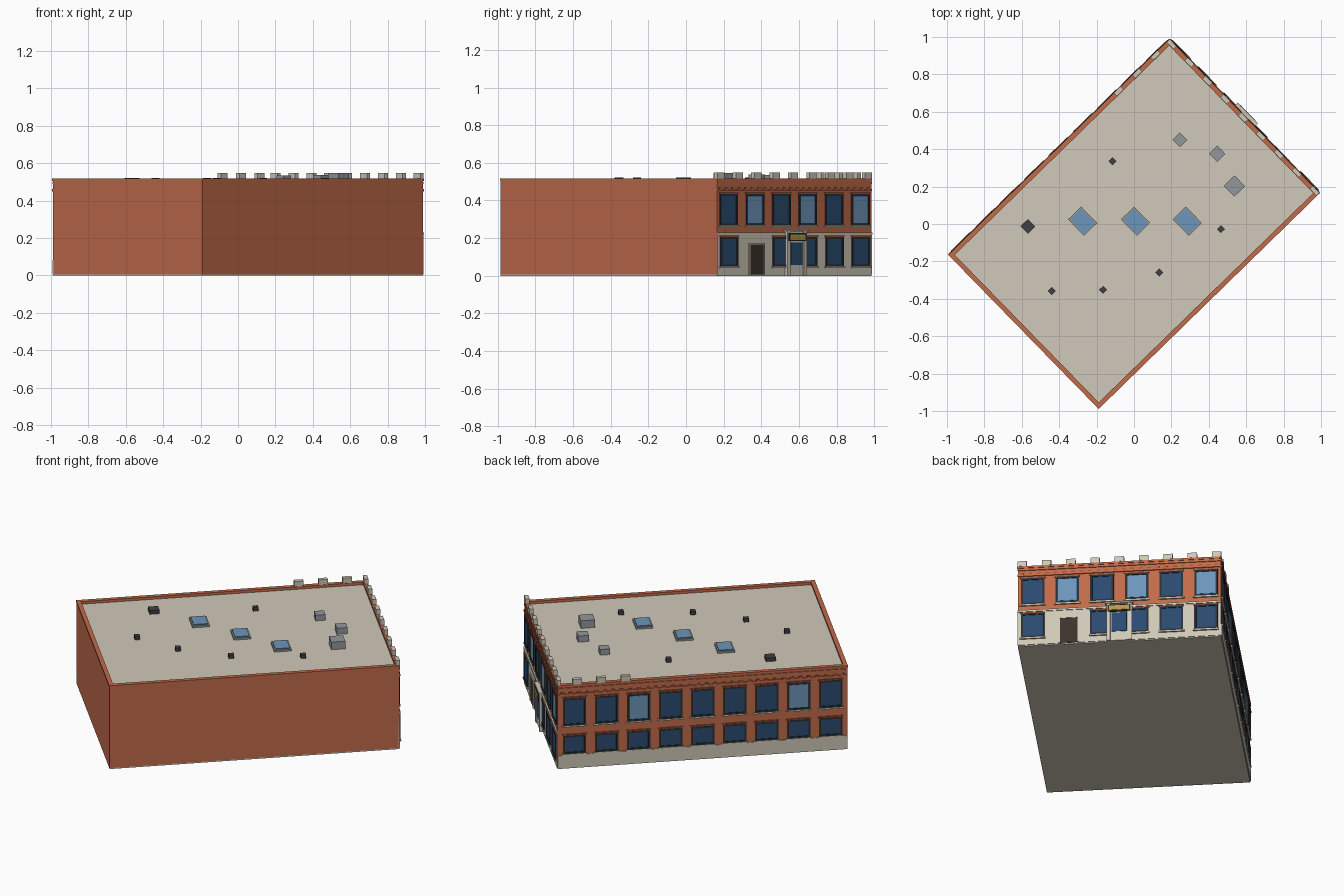
import bpy, bmesh, math
from mathutils import Matrix, Vector

if "Cube" in bpy.data.objects:
    bpy.data.objects.remove(bpy.data.objects["Cube"])

HX, HY = 0.823, 0.573            # half length and half width of the building
ROT = Matrix.Rotation(math.radians(44.3), 4, 'Z')
INV = ROT.inverted()
ROOF = 0.5


def material(name, r, g, b):
    m = bpy.data.materials.new(name)
    m.diffuse_color = [(c / 255) ** 2.2 for c in (r, g, b)] + [1]
    m.use_nodes = True
    m.node_tree.nodes["Principled BSDF"].inputs["Base Color"].default_value = m.diffuse_color
    return m


BRICK = material("brick", 192, 106, 76)
DARK_BRICK = material("dark_brick", 160, 84, 58)
STONE = material("stone", 206, 199, 182)
ROOFING = material("roofing", 208, 199, 184)
FRAME = material("frame", 48, 50, 54)
GLASS = material("glass", 46, 76, 112)
LIT = material("light_glass", 108, 148, 184)
DOOR = material("door_wood", 62, 54, 48)
GOLD = material("gold", 186, 150, 70)
METAL = material("metal", 146, 150, 154)
VENT = material("vent_metal", 66, 66, 70)


def build(name, boxes, mat):
    """One object from boxes given as (x0, x1, y0, y1, z0, z1) in building axes."""
    bm = bmesh.new()
    for x0, x1, y0, y1, z0, z1 in boxes:
        m = Matrix.Translation(((x0 + x1) / 2, (y0 + y1) / 2, (z0 + z1) / 2))
        m = m @ Matrix.Diagonal((x1 - x0, y1 - y0, z1 - z0, 1))
        bmesh.ops.create_cube(bm, size=1, matrix=m)
    bm.transform(ROT)
    me = bpy.data.meshes.new(name)
    bm.to_mesh(me)
    bm.free()
    me.materials.append(mat)
    ob = bpy.data.objects.new(name, me)
    bpy.context.collection.objects.link(ob)
    return ob


def on_wall(side, a, w, z0, z1, out, inner=-0.005):
    """Box on the entrance wall or the long wall: a = place along it, out = projection."""
    if side == "entrance":
        return (HX + inner, HX + out, a - w / 2, a + w / 2, z0, z1)
    return (a - w / 2, a + w / 2, HY + inner, HY + out, z0, z1)


def ring(out, inn, z0, z1):
    """Four boxes around the roof edge."""
    x, y = HX + out, HY + out
    xi, yi = HX - inn, HY - inn
    return [(-x, x, yi, y, z0, z1), (-x, x, -y, -yi, z0, z1),
            (xi, x, -yi, yi, z0, z1), (-x, -xi, -yi, yi, z0, z1)]


def at_roof(wx, wy, sx, sy, z0, z1):
    """Box on the roof, placed by its position in the top view."""
    p = INV @ Vector((wx, wy, 0))
    return (p.x - sx / 2, p.x + sx / 2, p.y - sy / 2, p.y + sy / 2, z0, z1)


# Main body, roof and parapet
build("foundation", [(-HX, HX, -HY, HY, 0, 0.006)], STONE)
build("brick_walls", [(-HX, HX, -HY, HY, 0.006, 0.495)], BRICK)
build("roof", [(-HX + 0.02, HX - 0.02, -HY + 0.02, HY - 0.02, 0.49, ROOF)], ROOFING)
build("parapet", ring(0, 0.02, 0.495, 0.505), BRICK)
build("coping", ring(0.003, 0.022, 0.505, 0.517), BRICK)

# Stone ground floor, plinth and string course
build("stone_ground_floor", [on_wall("entrance", 0, 2 * HY, 0.006, 0.218, 0.004)], STONE)
build("stone_string_course", [on_wall("entrance", 0, 2 * HY, 0.218, 0.23, 0.008)], STONE)
build("stone_plinth", [on_wall("long", 0, 2 * HX, 0.006, 0.083, 0.004)], STONE)

# Brick cornice with dentils on the two decorated walls
cornice, dentils = [], []
for side, half in (("entrance", HY), ("long", HX)):
    cornice += [on_wall(side, 0, 2 * half, 0.45, 0.462, 0.006),
                on_wall(side, 0, 2 * half, 0.488, 0.5, 0.005)]
    n = round(2 * half / 0.048)
    for i in range(n):
        a = -half + (i + 0.5) * 2 * half / n
        dentils.append(on_wall(side, a, 0.02, 0.462, 0.471, 0.005))
build("cornice_bands", cornice, BRICK)
build("cornice_dentils", dentils, DARK_BRICK)

# Windows: dark pane, frame, sill and lintel, some with a light blind pane
panes, light, frames, sills, lintels = [], [], [], [], []


def window(side, a, z0, z1, w=0.132, lit=False, base=0.0):
    t = 0.011
    panes.append(on_wall(side, a, w, z0, z1, base + 0.003))
    if lit:
        light.append(on_wall(side, a, w - 0.026, z0 + 0.014, z1 - 0.014, base + 0.005))
    for s in (-1, 1):
        frames.append(on_wall(side, a + s * (w - t) / 2, t, z0, z1, base + 0.007))
    for z in (z0, z1 - t):
        frames.append(on_wall(side, a, w - 2 * t, z, z + t, base + 0.007))
    sills.append(on_wall(side, a, w + 0.014, z0 - 0.008, z0, base + 0.009))
    lintels.append(on_wall(side, a, w + 0.01, z1, z1 + 0.007, base + 0.006))


for i in range(6):
    a = (i - 2.5) * 0.1955
    window("entrance", a, 0.266, 0.435, lit=i % 2 == 1)
    if i != 1:
        window("entrance", a, 0.05, 0.207, base=0.004)
for i in range(9):
    a = (4 - i) * 0.182
    window("long", a, 0.266, 0.435, lit=i in (2, 7))
    window("long", a, 0.091, 0.205)
build("window_panes", panes, GLASS)
build("light_window_panes", light, LIT)
build("window_frames", frames, FRAME)
build("window_sills", sills, STONE)
build("window_lintels", lintels, DARK_BRICK)

# Service door
build("side_door", [on_wall("entrance", -0.285, 0.1, 0.008, 0.165, 0.007)], DOOR)
build("side_door_frame",
      [on_wall("entrance", -0.285 + s * 0.054, 0.008, 0.006, 0.173, 0.01) for s in (-1, 1)]
      + [on_wall("entrance", -0.285, 0.1, 0.165, 0.173, 0.01)], STONE)

# Entrance porch with glazed opening and gold panel
build("porch", [on_wall("entrance", 0, 0.104, 0, 0.235, 0.016),
                on_wall("entrance", -0.061, 0.022, 0, 0.235, 0.022),
                on_wall("entrance", 0.061, 0.022, 0, 0.235, 0.022)], STONE)
build("porch_cap", [on_wall("entrance", 0, 0.156, 0.235, 0.244, 0.027)], STONE)
build("porch_glass", [on_wall("entrance", 0, 0.086, 0.058, 0.178, 0.019)], GLASS)
build("panel_frame", [on_wall("entrance", 0, 0.128, 0.184, 0.226, 0.026)], FRAME)
build("gold_panel", [on_wall("entrance", 0, 0.112, 0.191, 0.219, 0.029)], GOLD)

# Battlement blocks along the entrance wall and round its corner
blocks = [(HX - 0.02, HX + 0.004, a - 0.026, a + 0.026, 0.517, 0.549)
          for a in ((i - 4) * 0.137 for i in range(9))]
blocks += [(a - 0.026, a + 0.026, HY - 0.02, HY + 0.004, 0.517, 0.549)
           for a in (0.437, 0.575, 0.712)]
build("battlement_blocks", blocks, STONE)

# Skylights
spots = [(-0.275, 0.015), (0.008, 0.015), (0.285, 0.015)]
build("skylight_curbs", [at_roof(x, y, 0.098, 0.122, ROOF - 0.003, 0.511) for x, y in spots], METAL)
build("skylight_glass", [at_roof(x, y, 0.082, 0.106, 0.511, 0.517) for x, y in spots], LIT)

# Rooftop machines and vents
units = [(0.245, 0.45, 0.056, 0.535), (0.445, 0.375, 0.062, 0.538), (0.537, 0.203, 0.08, 0.547)]
build("rooftop_units", [at_roof(x, y, s, s, ROOF - 0.003, z) for x, y, s, z in units], METAL)
vents = [(-0.115, 0.335, 0.03), (-0.567, -0.013, 0.056), (-0.44, -0.358, 0.03),
         (-0.165, -0.352, 0.03), (0.135, -0.26, 0.03), (0.465, -0.027, 0.03)]
build("roof_vents", [at_roof(x, y, s, s, ROOF - 0.003, 0.522) for x, y, s in vents], VENT)
